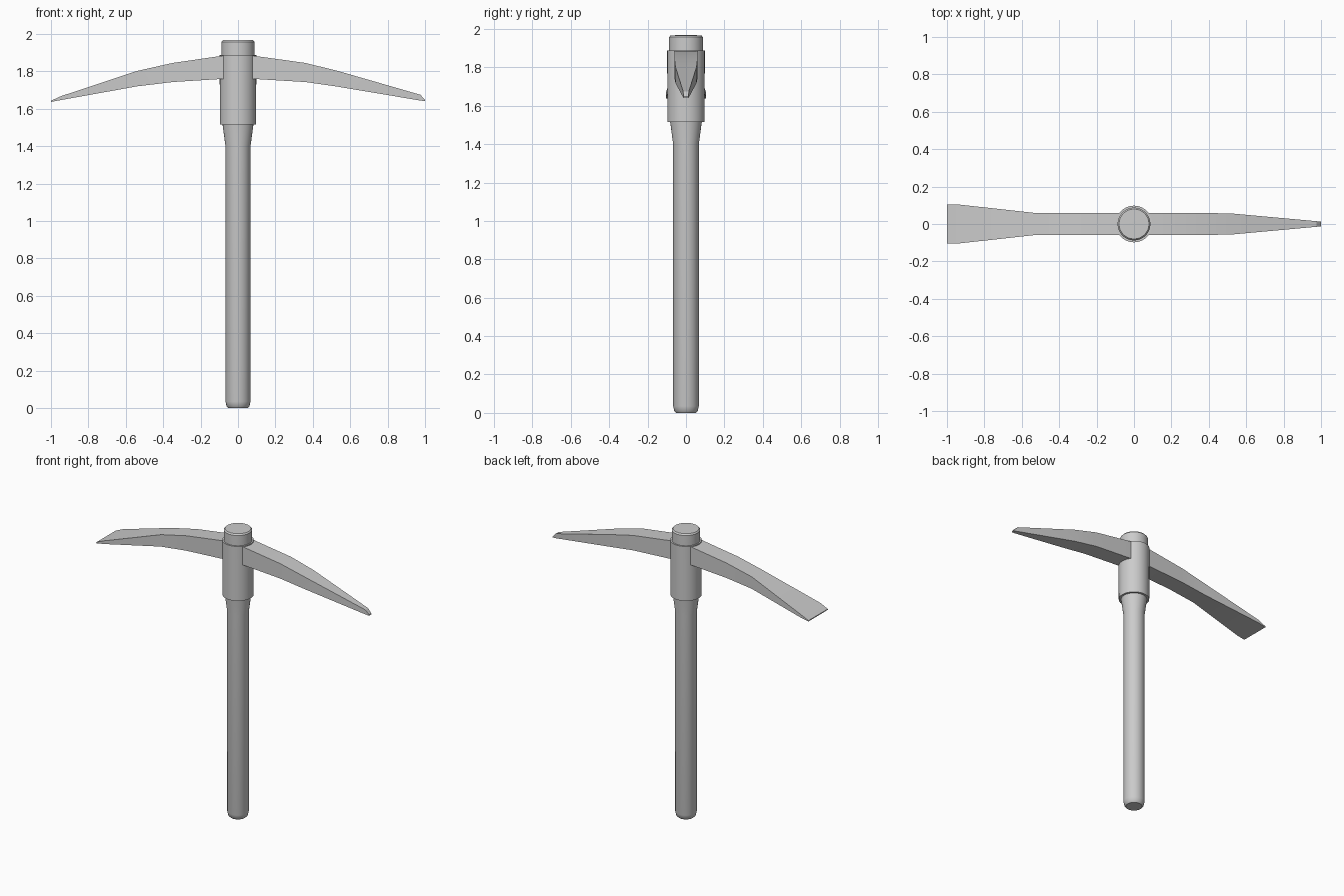
import bpy, bmesh
from math import radians

if "Cube" in bpy.data.objects:
    bpy.data.objects.remove(bpy.data.objects["Cube"])


def finish(bm, name, angle=30):
    bmesh.ops.recalc_face_normals(bm, faces=bm.faces)
    mesh = bpy.data.meshes.new(name)
    bm.to_mesh(mesh)
    bm.free()
    ob = bpy.data.objects.new(name, mesh)
    bpy.context.collection.objects.link(ob)
    bpy.ops.object.select_all(action='DESELECT')
    ob.select_set(True)
    bpy.context.view_layer.objects.active = ob
    bpy.ops.object.shade_smooth_by_angle(angle=radians(angle))
    return ob


def lathe(name, profile, closed=False, steps=32):
    """Spin (radius, z) points around the z axis."""
    bm = bmesh.new()
    vs = [bm.verts.new((r, 0, z)) for r, z in profile]
    pairs = list(zip(vs, vs[1:]))
    if closed:
        pairs.append((vs[-1], vs[0]))
    edges = [bm.edges.new(p) for p in pairs]
    bmesh.ops.spin(bm, geom=vs + edges, cent=(0, 0, 0), axis=(0, 0, 1),
                   angle=radians(360), steps=steps, use_duplicate=False)
    bmesh.ops.remove_doubles(bm, verts=bm.verts, dist=0.0001)
    return finish(bm, name)


# Wooden handle: rounded butt, straight shaft, flare into the eye, top end
lathe("handle", [(0, 0), (0.052, 0), (0.061, 0.01), (0.067, 0.035),
                 (0.067, 1.40), (0.083, 1.52), (0.088, 1.62),
                 (0.088, 1.958), (0.08, 1.967), (0, 1.968)])

# Collar sleeve around the handle
lathe("collar", [(0.078, 1.515), (0.097, 1.515), (0.098, 1.888),
                 (0.086, 1.888)], closed=True)

# Curved head: rectangular sections (x, top z, bottom z, half width)
sections = [
    (-1.0, 1.643, 1.637, 0.104), (-0.945, 1.668, 1.647, 0.105),
    (-0.54, 1.802, 1.720, 0.06), (-0.35, 1.845, 1.743, 0.06),
    (-0.08, 1.884, 1.760, 0.06), (0.08, 1.884, 1.760, 0.06),
    (0.36, 1.845, 1.743, 0.06), (0.535, 1.802, 1.718, 0.055),
    (0.975, 1.675, 1.644, 0.015), (1.0, 1.648, 1.641, 0.012),
]
bm = bmesh.new()
rings = [[bm.verts.new(c) for c in ((x, -w, b), (x, w, b), (x, w, t), (x, -w, t))]
         for x, t, b, w in sections]
for a, b in zip(rings, rings[1:]):
    for i in range(4):
        j = (i + 1) % 4
        bm.faces.new((a[i], a[j], b[j], b[i]))
bm.faces.new(rings[0])
bm.faces.new(rings[-1])
finish(bm, "pick_head", 25)
